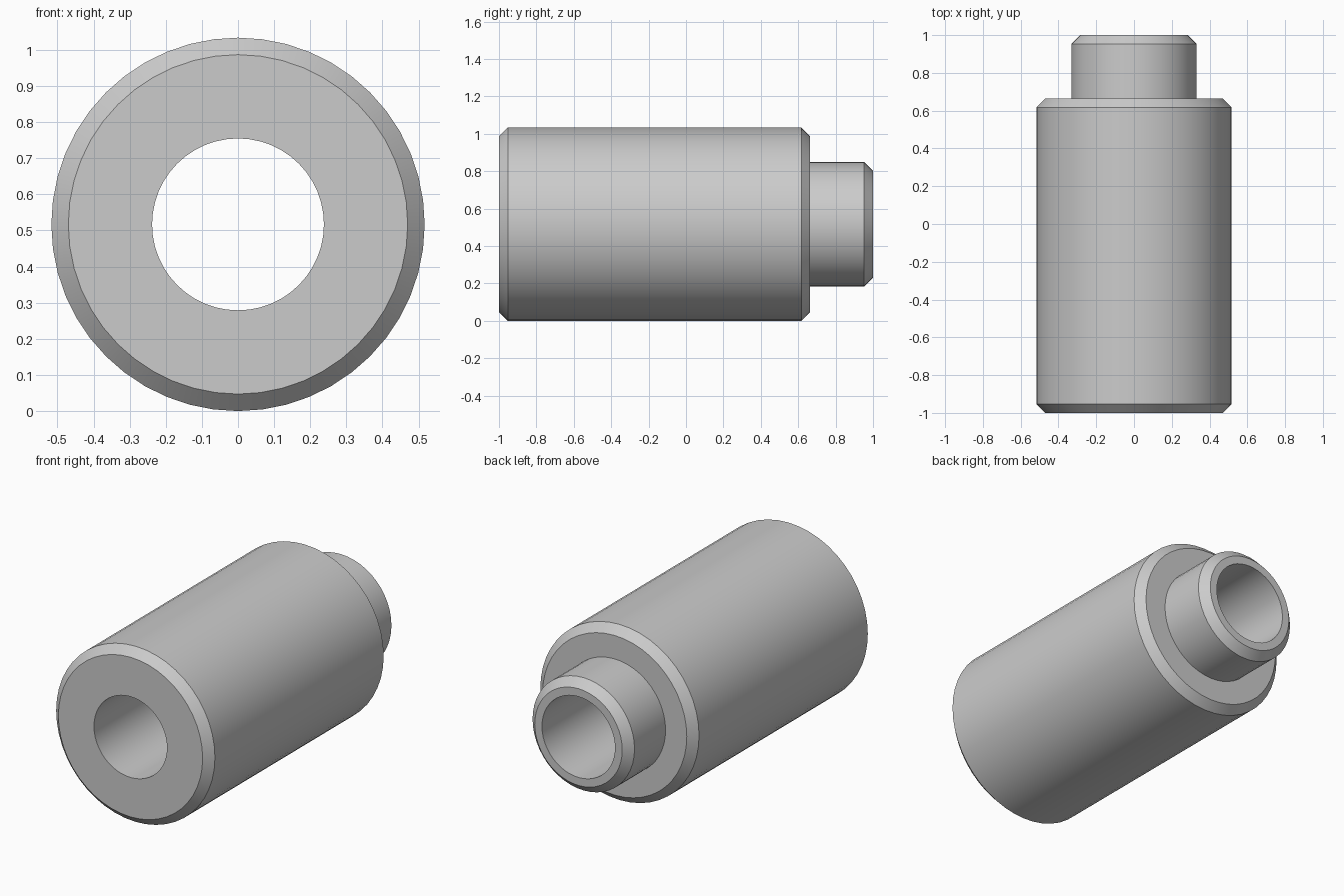
import bpy, bmesh, math
from mathutils import Vector

cube = bpy.data.objects.get("Cube")
if cube:
    bpy.data.objects.remove(cube, do_unlink=True)

# Main dimensions
BODY_R, BOSS_R, BORE_R = 0.517, 0.332, 0.238
FRONT, SHOULDER, BACK = -1.0, 0.664, 1.0
CHAMFER = 0.047
SEGMENTS = 48

# Plain grey metal
grey = bpy.data.materials.new("grey_metal")
grey.use_nodes = True
colour = (0.6, 0.6, 0.6, 1.0)
grey.diffuse_color = colour
grey.node_tree.nodes["Principled BSDF"].inputs["Base Color"].default_value = colour

# Closed half-section as (radius, y): body, shoulder, boss and through bore
section = [
    (BORE_R, FRONT),
    (BODY_R - CHAMFER, FRONT),
    (BODY_R, FRONT + CHAMFER),
    (BODY_R, SHOULDER - CHAMFER),
    (BODY_R - CHAMFER, SHOULDER),
    (BOSS_R, SHOULDER),
    (BOSS_R, BACK - CHAMFER),
    (BOSS_R - CHAMFER, BACK),
    (BORE_R, BACK),
]

# Revolve the section around the long axis
bm = bmesh.new()
verts = [bm.verts.new((r, y, 0)) for r, y in section]
edges = [bm.edges.new((v, verts[(i + 1) % len(verts)])) for i, v in enumerate(verts)]
bmesh.ops.spin(bm, geom=verts + edges, cent=Vector((0, 0, 0)), axis=Vector((0, 1, 0)),
               angle=math.tau, steps=SEGMENTS, use_merge=False, use_duplicate=False)
bmesh.ops.remove_doubles(bm, verts=bm.verts[:], dist=1e-4)
bmesh.ops.recalc_face_normals(bm, faces=bm.faces[:])

mesh = bpy.data.meshes.new("stepped_bushing")
bm.to_mesh(mesh)
bm.free()
mesh.materials.append(grey)
bushing = bpy.data.objects.new("stepped_bushing", mesh)
bushing.location.z = BODY_R
bpy.context.collection.objects.link(bushing)

# Smooth round walls, crisp chamfer edges
bpy.ops.object.select_all(action='DESELECT')
bushing.select_set(True)
bpy.context.view_layer.objects.active = bushing
bpy.ops.object.shade_smooth_by_angle(angle=math.radians(30))
